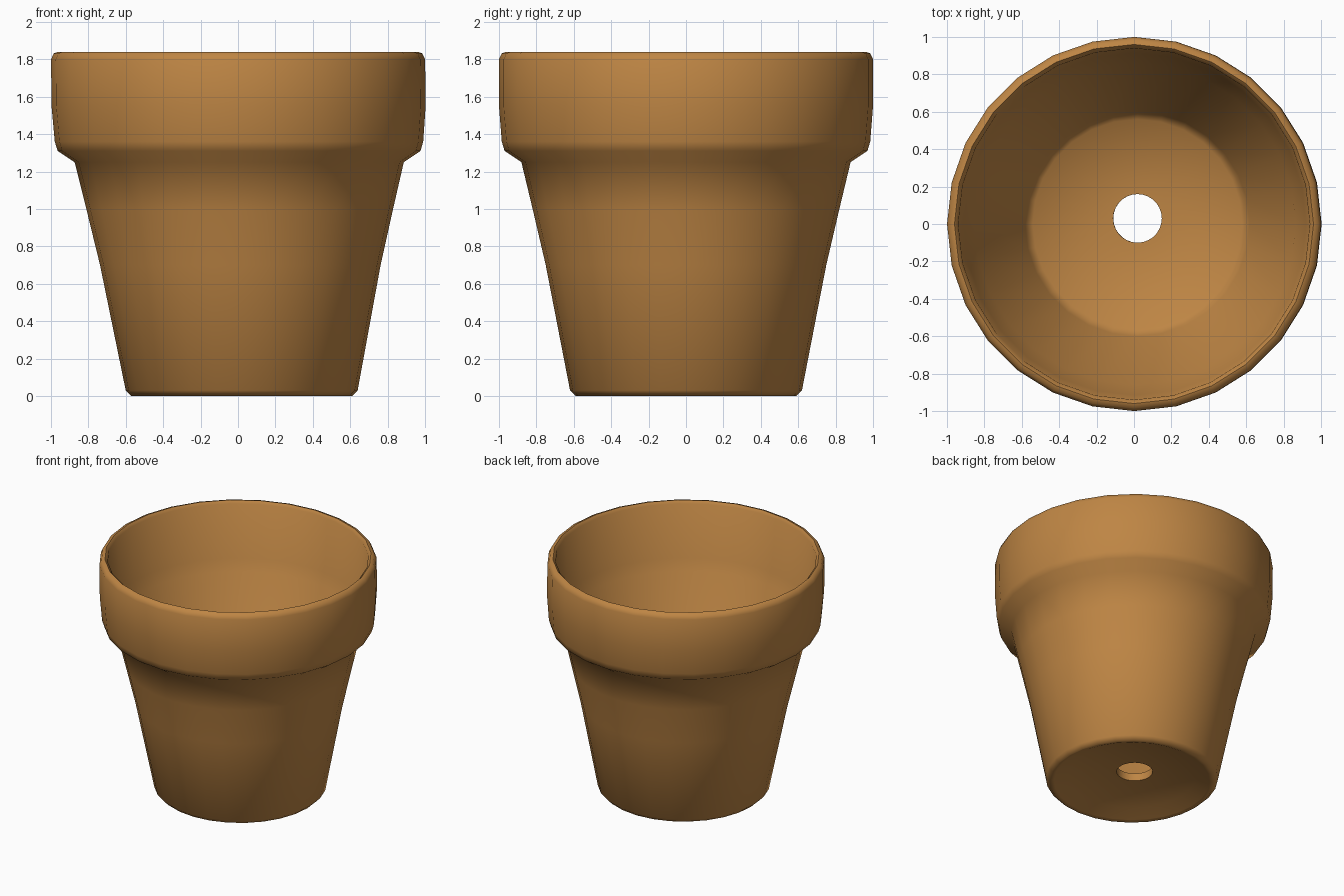
import bpy, bmesh, math

cube = bpy.data.objects.get("Cube")
if cube:
    bpy.data.objects.remove(cube, do_unlink=True)

# Terracotta material
clay = bpy.data.materials.new("terracotta")
clay.use_nodes = True
colour = (0.515, 0.236, 0.058, 1)
clay.diffuse_color = colour
clay.node_tree.nodes["Principled BSDF"].inputs["Base Color"].default_value = colour

SIDES = 28
HEIGHT = 1.84

# Closed wall section (radius, height): underside, outside, rim, inside, floor
section = [
    (0.13, 0.07), (0.46, 0.05), (0.56, 0.005), (0.59, 0.0), (0.62, 0.03),
    (0.75, 0.70), (0.82, 1.00), (0.88, 1.25),            # tapered outer wall
    (0.97, 1.31), (0.985, 1.36), (1.0, 1.55), (1.0, 1.80),  # thick collar
    (0.985, 1.832), (0.96, HEIGHT), (0.94, 1.82),        # rounded lip
    (0.915, 1.40), (0.86, 1.32),                         # inner step
    (0.60, 0.19), (0.56, 0.15), (0.13, 0.13),            # inner wall and floor
]

# Lathe the section; the base sits slightly off the rim's centre
bm = bmesh.new()
rings = []
for r, z in section:
    shift_x = 0.02 * (1 - z / HEIGHT)
    shift_y = 0.03 if r < 0.2 else 0
    rings.append([bm.verts.new((r * math.cos(a) + shift_x, r * math.sin(a) + shift_y, z))
                  for a in (math.tau * i / SIDES for i in range(SIDES))])
for k, ring in enumerate(rings):
    above = rings[(k + 1) % len(rings)]
    for i in range(SIDES):
        j = (i + 1) % SIDES
        bm.faces.new((ring[i], ring[j], above[j], above[i]))
bmesh.ops.recalc_face_normals(bm, faces=bm.faces)

mesh = bpy.data.meshes.new("flower_pot")
bm.to_mesh(mesh)
bm.free()
mesh.materials.append(clay)
pot = bpy.data.objects.new("flower_pot", mesh)
bpy.context.collection.objects.link(pot)

# Smooth shading with crisp edges at the drain hole
bpy.ops.object.select_all(action="DESELECT")
pot.select_set(True)
bpy.context.view_layer.objects.active = pot
bpy.ops.object.shade_smooth_by_angle(angle=math.radians(60))
